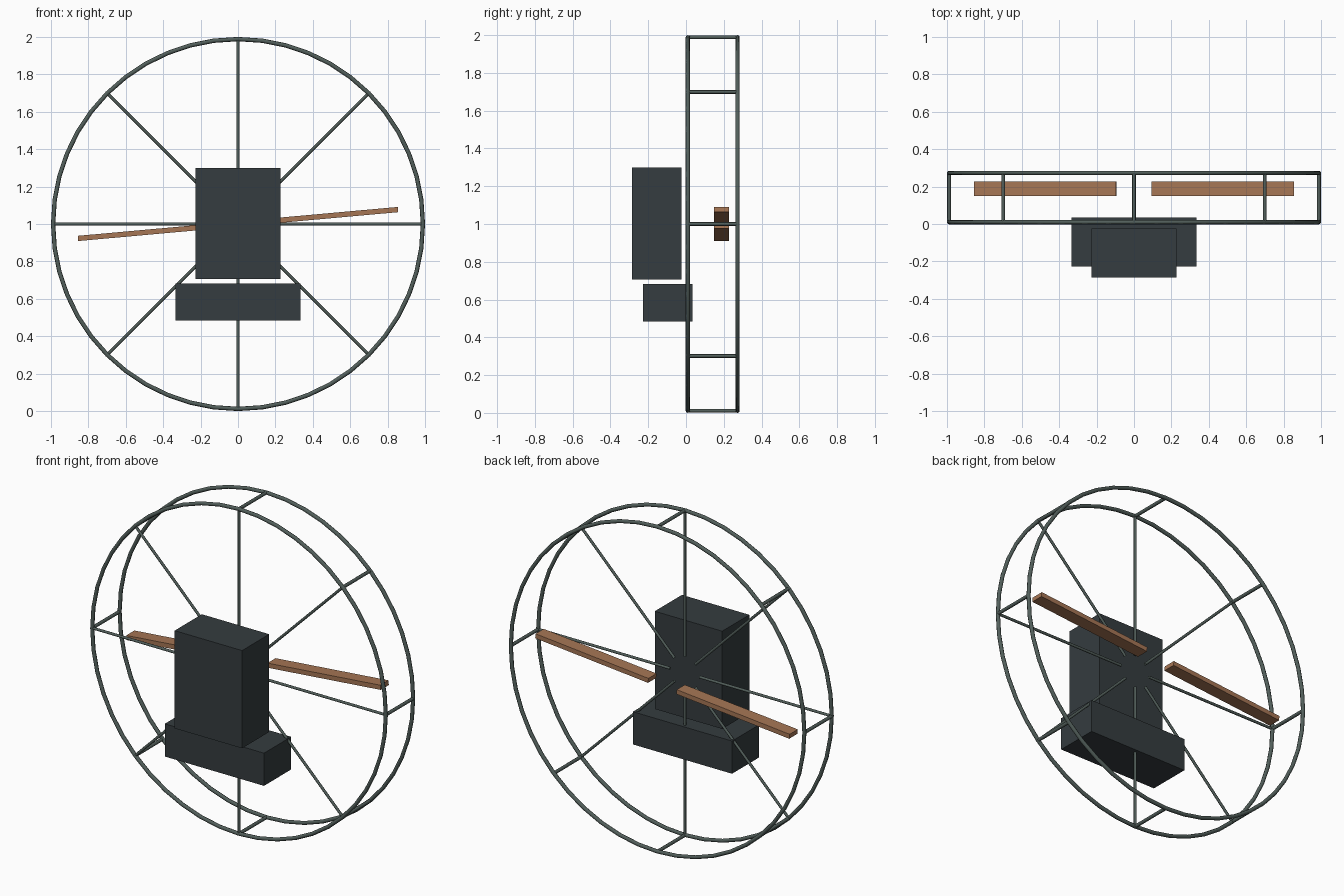
import bpy
from math import cos, sin, pi, radians
from mathutils import Vector, Matrix

if "Cube" in bpy.data.objects:
    bpy.data.objects.remove(bpy.data.objects["Cube"])

CENTRE_Z = 1.0
RING_R, TUBE_R = 0.9885, 0.0115
FRONT_Y, BACK_Y = 0.010, 0.273


def material(name, rgb):
    m = bpy.data.materials.new(name)
    m.diffuse_color = (*rgb, 1)
    m.use_nodes = True
    m.node_tree.nodes["Principled BSDF"].inputs["Base Color"].default_value = m.diffuse_color
    return m


FRAME = material("frame_metal", (0.085, 0.115, 0.105))
BODY = material("dark_body", (0.035, 0.045, 0.05))
WOOD = material("blade_wood", (0.38, 0.18, 0.09))


def finish(name, mat, smooth=False):
    ob = bpy.context.object
    ob.name = ob.data.name = name
    ob.data.materials.append(mat)
    if smooth:
        bpy.ops.object.shade_smooth_by_angle(angle=radians(50))
    return ob


def box(name, lo, hi, mat):
    lo, hi = Vector(lo), Vector(hi)
    bpy.ops.mesh.primitive_cube_add(size=1)
    ob = finish(name, mat)
    ob.data.transform(Matrix.Translation((lo + hi) / 2) @ Matrix.Diagonal((*(hi - lo), 1)))
    return ob


def rod(name, a, b, radius):
    a, b = Vector(a), Vector(b)
    bpy.ops.mesh.primitive_cylinder_add(vertices=8, radius=radius, depth=(b - a).length)
    ob = finish(name, FRAME, True)
    ob.location = (a + b) / 2
    ob.rotation_euler = (b - a).to_track_quat('Z', 'Y').to_euler()


def on_circle(radius, angle, y):
    return (radius * cos(angle), y, CENTRE_Z + radius * sin(angle))


# Cage rings
for name, y in (("front_ring", FRONT_Y), ("back_ring", BACK_Y)):
    bpy.ops.mesh.primitive_torus_add(major_radius=RING_R, minor_radius=TUBE_R,
                                     major_segments=48, minor_segments=8,
                                     location=(0, y, CENTRE_Z), rotation=(pi / 2, 0, 0))
    finish(name, FRAME, True)

# Spokes on the front ring and cross bars joining both rings
for i in range(8):
    a = i * pi / 4
    rod(f"spoke_{i}", on_circle(0.10, a, FRONT_Y), on_circle(RING_R, a, FRONT_Y), 0.008)
    rod(f"cross_bar_{i}", on_circle(RING_R, a, FRONT_Y), on_circle(RING_R, a, BACK_Y), 0.010)

# Backpack and seat
box("backpack", (-0.227, -0.285, 0.705), (0.227, -0.024, 1.30), BODY)
box("seat", (-0.334, -0.227, 0.483), (0.334, 0.034, 0.682), BODY)

# Propeller blades, slightly tilted about the hub axis
for name, side in (("right_blade", 1), ("left_blade", -1)):
    x0, x1 = sorted((side * 0.096, side * 0.859))
    blade = box(name, (x0, -0.039, -0.014), (x1, 0.039, 0.014), WOOD)
    blade.location = (0, 0.188, CENTRE_Z)
    blade.rotation_euler = (0, -0.09, 0)
